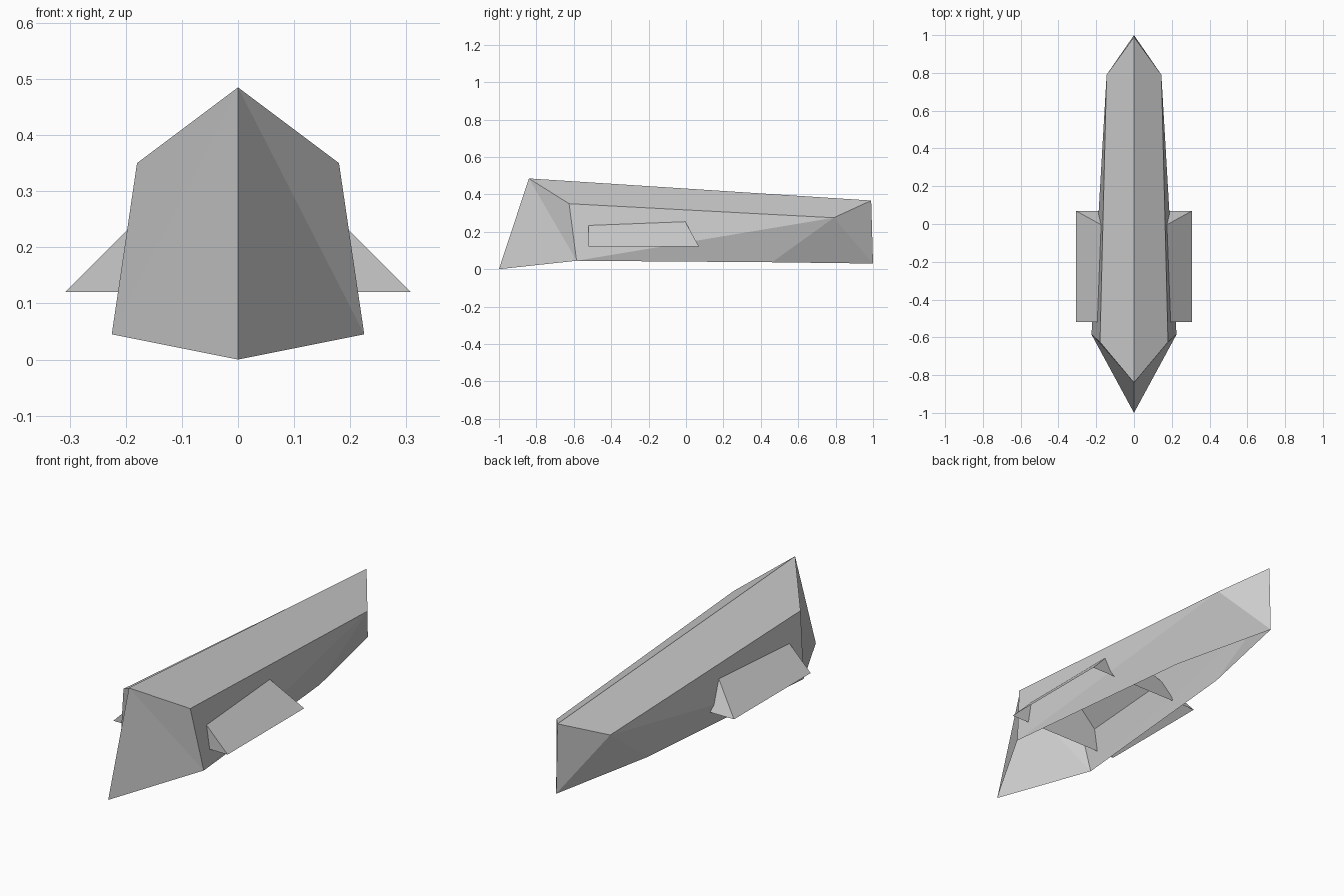
import bpy

if "Cube" in bpy.data.objects:
    bpy.data.objects.remove(bpy.data.objects["Cube"])


def mirrored_shell(name, points, faces):
    """Build the +x half from named points and mirror it across x = 0."""
    keys = list(points)
    mesh = bpy.data.meshes.new(name)
    mesh.from_pydata([points[k] for k in keys], [],
                     [[keys.index(k) for k in f.split()] for f in faces])
    mesh.update()
    obj = bpy.data.objects.new(name, mesh)
    bpy.context.collection.objects.link(obj)
    mod = obj.modifiers.new("mirror", 'MIRROR')
    mod.use_axis[0] = True
    mod.use_clip = True
    return obj


# Faceted hull, open underneath
mirrored_shell("hull", {
    "ridge_front": (0, -0.84, 0.485),
    "ridge_back": (0, 0.99, 0.367),
    "shoulder_front": (0.18, -0.625, 0.35),
    "shoulder_back": (0.145, 0.79, 0.275),
    "skirt_front": (0.225, -0.585, 0.045),
    "skirt_mid": (0.12, 0.46, 0.037),
    "nose": (0, -1.0, 0.0),
    "tail": (0, 1.0, 0.03),
}, [
    "ridge_front shoulder_front shoulder_back ridge_back",
    "ridge_front skirt_front shoulder_front",
    "ridge_front nose skirt_front",
    "shoulder_front skirt_front shoulder_back",
    "skirt_front skirt_mid shoulder_back",
    "skirt_mid tail shoulder_back",
    "shoulder_back tail ridge_back",
])

# Tent-shaped side pods passing through the hull, open underneath
mirrored_shell("side_pods", {
    "edge_front": (0.308, -0.52, 0.12),
    "edge_back": (0.308, 0.07, 0.12),
    "peak_front": (0, -0.52, 0.428),
    "peak_back": (0, -0.10, 0.428),
    "base_front": (0, -0.52, 0.12),
    "base_back": (0, 0.07, 0.12),
}, [
    "edge_front edge_back peak_back peak_front",
    "base_front edge_front peak_front",
    "base_back peak_back edge_back",
])
